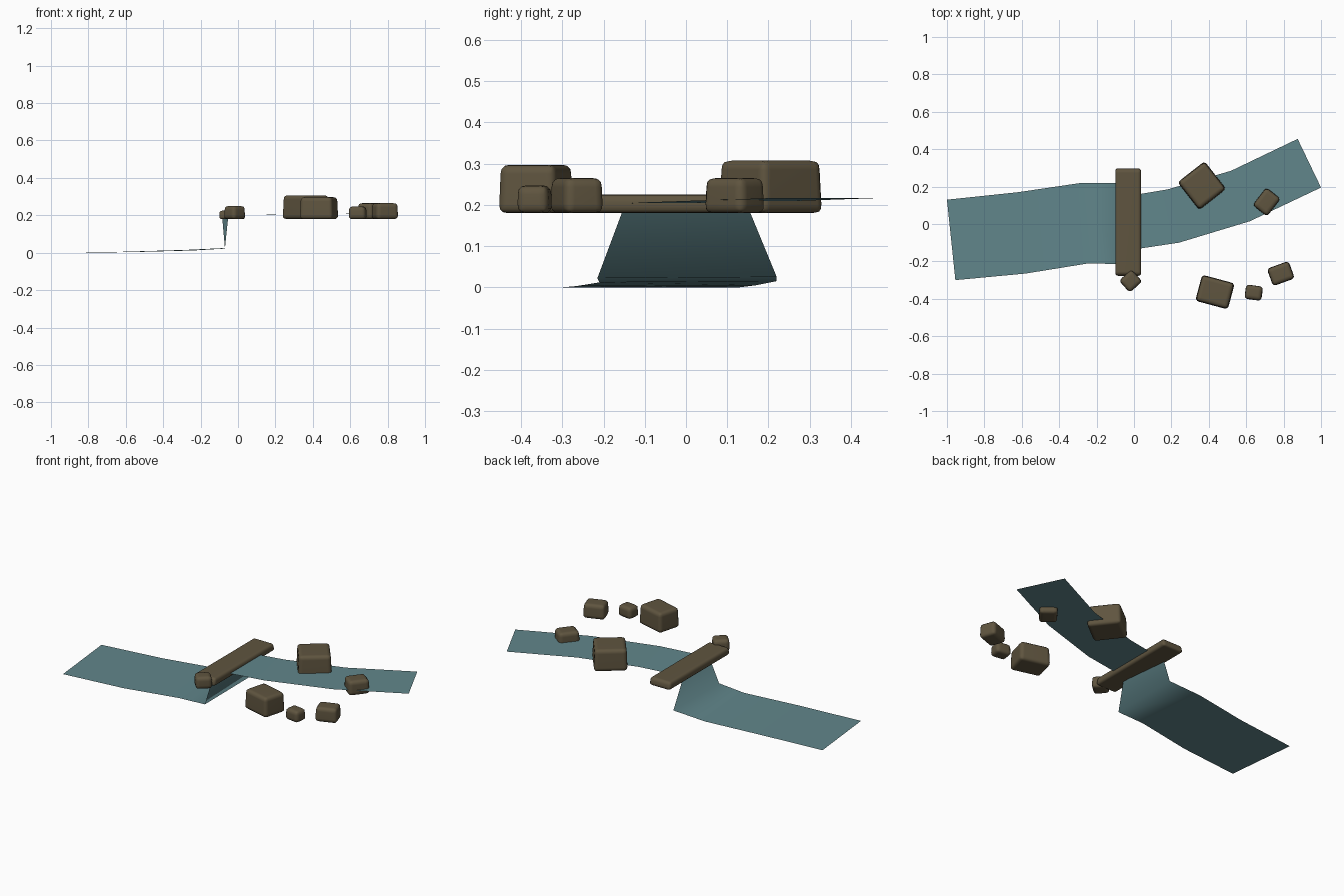
import bpy
import bmesh
from math import radians
from mathutils import Matrix, Vector

if "Cube" in bpy.data.objects:
    bpy.data.objects.remove(bpy.data.objects["Cube"], do_unlink=True)


def make_material(name, color):
    mat = bpy.data.materials.new(name)
    mat.use_nodes = True
    mat.diffuse_color = color
    mat.node_tree.nodes["Principled BSDF"].inputs["Base Color"].default_value = color
    return mat


water = make_material("river teal", (0.12, 0.24, 0.26, 1))
stone = make_material("mossy brown", (0.115, 0.09, 0.05, 1))


def add_object(name, bm, mat):
    mesh = bpy.data.meshes.new(name)
    bm.to_mesh(mesh)
    bm.free()
    mesh.materials.append(mat)
    mesh.shade_smooth()
    obj = bpy.data.objects.new(name, mesh)
    bpy.context.collection.objects.link(obj)
    return obj


def ribbon(name, stations):
    """Sheet of water through pairs of bank points."""
    bm = bmesh.new()
    rows = [[bm.verts.new(p) for p in pair] for pair in stations]
    for a, b in zip(rows, rows[1:]):
        bm.faces.new((a[0], a[1], b[1], b[0]))
    return add_object(name, bm, water)


def rock(name, center, size, angle, base=0.18, taper=0.95, bevel=0.022):
    """Worn block, slightly narrower on top, with rounded edges."""
    bm = bmesh.new()
    bmesh.ops.create_cube(bm, size=1)
    for v in bm.verts:
        s = taper if v.co.z > 0 else 1
        v.co = Vector((v.co.x * size[0] * s, v.co.y * size[1] * s, (v.co.z + 0.5) * size[2]))
    bmesh.ops.bevel(bm, geom=bm.edges[:], offset=bevel, segments=3, profile=0.6, affect="EDGES")
    bm.transform(Matrix.Translation((*center, base)) @ Matrix.Rotation(radians(angle), 4, "Z"))
    obj = add_object(name, bm, stone)
    mod = obj.modifiers.new("weighted normals", "WEIGHTED_NORMAL")
    mod.keep_sharp = True
    return obj


# River: lower pool, waterfall and upper stream in one sheet
ribbon("river", [
    ((-1.0, 0.13, 0.0), (-0.955, -0.30, 0.0)),
    ((-0.62, 0.17, 0.005), (-0.58, -0.265, 0.003)),
    ((-0.28, 0.22, 0.015), (-0.24, -0.21, 0.012)),
    ((-0.07, 0.22, 0.025), (-0.07, -0.215, 0.022)),
    ((-0.085, 0.15, 0.195), (-0.052, -0.15, 0.195)),
    ((0.03, 0.16, 0.204), (0.04, -0.13, 0.204)),
    ((0.18, 0.185, 0.206), (0.24, -0.10, 0.206)),
    ((0.52, 0.285, 0.21), (0.62, 0.015, 0.21)),
    ((0.875, 0.455, 0.216), (1.0, 0.195, 0.216)),
])

# Ledge across the top of the waterfall, with a stone at its front end
rock("ledge", (-0.031, 0.01), (0.14, 0.58, 0.045), 0, taper=0.97, bevel=0.018)
rock("ledge_stone", (-0.018, -0.305), (0.092, 0.088, 0.07), 42)

# Scattered boulders
rock("large_stream_boulder", (0.363, 0.205), (0.185, 0.19, 0.127), 38)
rock("small_stream_boulder", (0.709, 0.118), (0.1, 0.122, 0.085), -38)
rock("large_bank_boulder", (0.433, -0.364), (0.182, 0.145, 0.117), -15)
rock("small_bank_boulder", (0.64, -0.367), (0.093, 0.078, 0.067), -8)
rock("side_bank_boulder", (0.785, -0.265), (0.125, 0.1, 0.085), 20)
